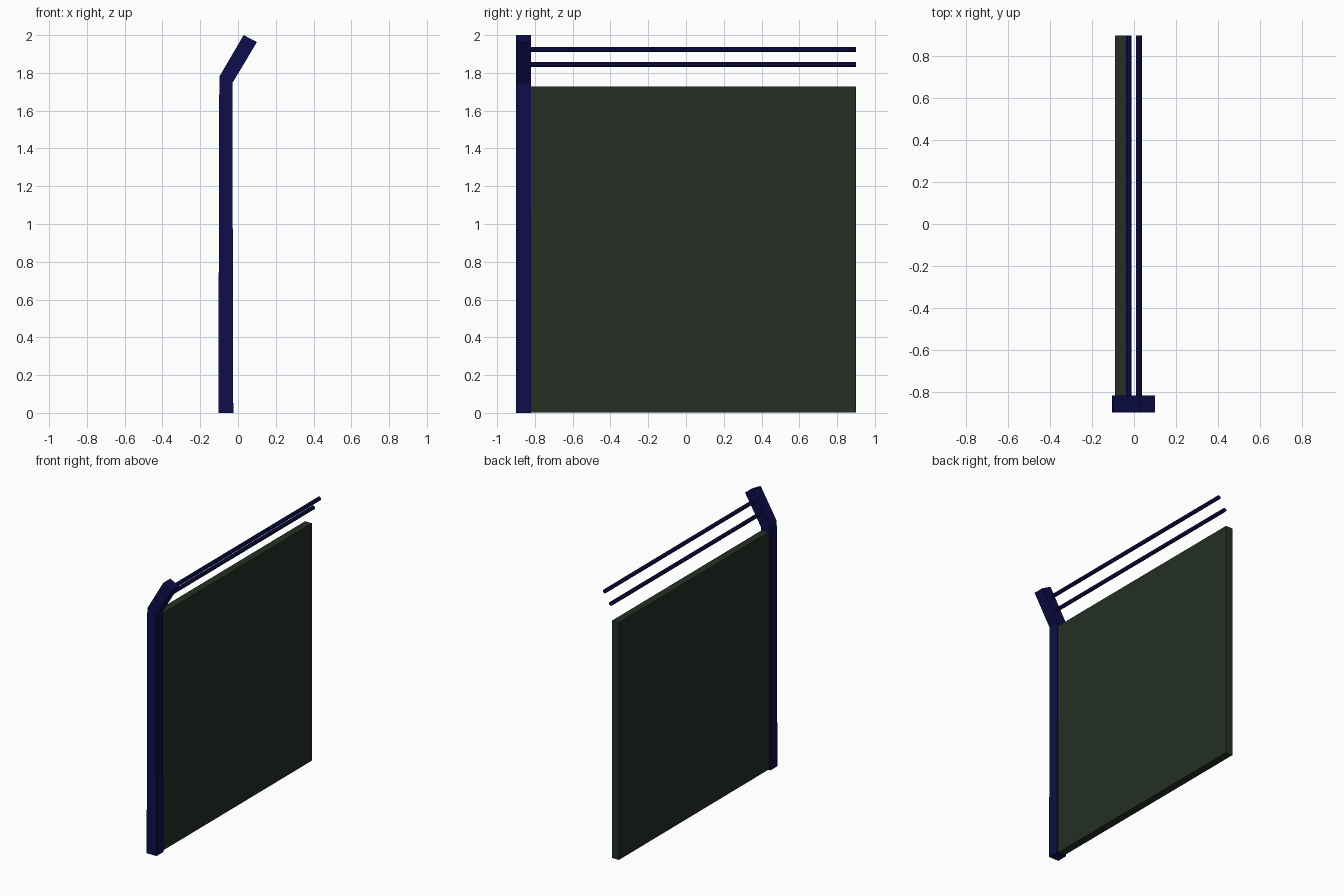
import bpy, bmesh, math

if "Cube" in bpy.data.objects:
    bpy.data.objects.remove(bpy.data.objects["Cube"])


def material(name, rgb):
    m = bpy.data.materials.new(name)
    m.diffuse_color = (*rgb, 1)
    m.use_nodes = True
    m.node_tree.nodes["Principled BSDF"].inputs["Base Color"].default_value = m.diffuse_color
    return m


navy = material("navy paint", (0.004, 0.004, 0.07))
green = material("dark green panel", (0.018, 0.028, 0.018))


def extrude_y(name, profile, y0, y1, mat):
    """Extrude an xz profile (clockwise or not) from y0 to y1."""
    bm = bmesh.new()
    face = bm.faces.new([bm.verts.new((x, y0, z)) for x, z in profile])
    out = bmesh.ops.extrude_face_region(bm, geom=[face])
    verts = [g for g in out["geom"] if isinstance(g, bmesh.types.BMVert)]
    bmesh.ops.translate(bm, verts=verts, vec=(0, y1 - y0, 0))
    bmesh.ops.recalc_face_normals(bm, faces=bm.faces)
    me = bpy.data.meshes.new(name)
    bm.to_mesh(me)
    bm.free()
    me.materials.append(mat)
    ob = bpy.data.objects.new(name, me)
    bpy.context.collection.objects.link(ob)
    return ob


# Slightly tapered post with its top leaning outward
extrude_y("fence_post", [(-0.104, 0), (-0.025, 0), (-0.03, 1.745),
                         (0.1, 1.963), (0.03, 2.0), (-0.099, 1.78)],
          -0.9, -0.82, navy)

# Solid fence panel
extrude_y("fence_panel", [(-0.091, 0.003), (-0.036, 0.003),
                          (-0.036, 1.727), (-0.091, 1.727)],
          -0.822, 0.9, green)

# Two wires running from the leaning post top
for i, (x, z) in enumerate([(-0.025, 1.845), (0.024, 1.923)]):
    ring = [(x + 0.0145 * math.cos(math.tau * (k + 0.5) / 8),
             z + 0.0145 * math.sin(math.tau * (k + 0.5) / 8)) for k in range(8)]
    extrude_y(f"wire_{i + 1}", ring, -0.825, 0.9, navy)
